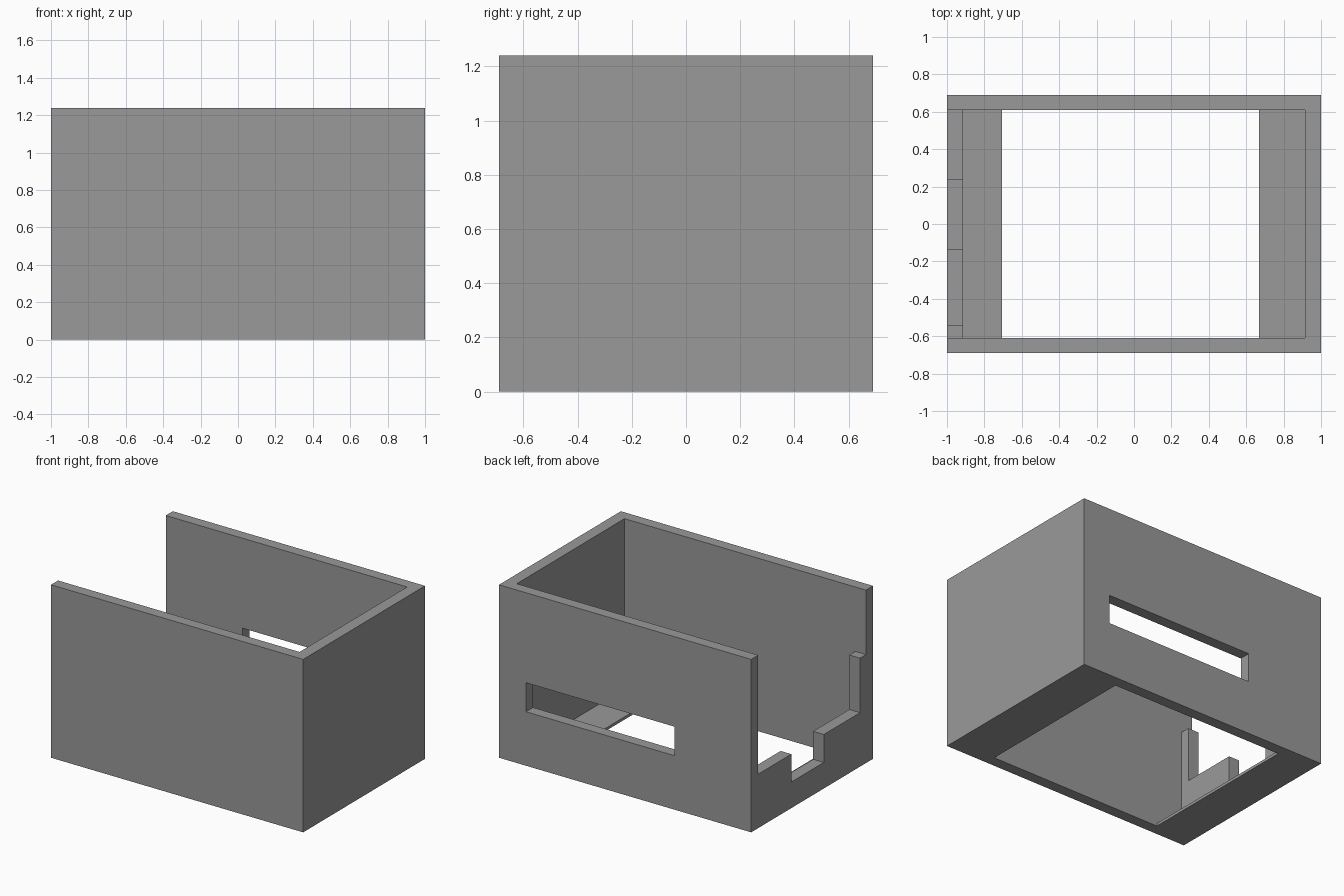
import bpy, bmesh
from mathutils import Vector

if "Cube" in bpy.data.objects:
    bpy.data.objects.remove(bpy.data.objects["Cube"])

X, Y, H = 1.0, 0.69, 1.24      # outer half sizes and height
IX, IY = 0.915, 0.61           # inner half sizes
FLOOR = 0.02

grey = bpy.data.materials.new("plain grey")
grey.diffuse_color = (0.32, 0.32, 0.32, 1)
grey.use_nodes = True
grey.node_tree.nodes["Principled BSDF"].inputs["Base Color"].default_value = grey.diffuse_color


def prism(name, profile, x0, x1):
    """Extrude a (y, z) profile along x."""
    bm = bmesh.new()
    face = bm.faces.new([bm.verts.new((x0, y, z)) for y, z in profile])
    out = bmesh.ops.extrude_face_region(bm, geom=[face])
    moved = [v for v in out["geom"] if isinstance(v, bmesh.types.BMVert)]
    bmesh.ops.translate(bm, verts=moved, vec=Vector((x1 - x0, 0, 0)))
    bmesh.ops.recalc_face_normals(bm, faces=bm.faces)
    mesh = bpy.data.meshes.new(name)
    bm.to_mesh(mesh)
    bm.free()
    mesh.materials.append(grey)
    obj = bpy.data.objects.new(name, mesh)
    bpy.context.collection.objects.link(obj)
    return obj


def box(name, x0, x1, y0, y1, z0, z1):
    return prism(name, [(y0, z0), (y1, z0), (y1, z1), (y0, z1)], x0, x1)


def cut(target, cutter):
    mod = target.modifiers.new("cut", 'BOOLEAN')
    mod.operation = 'DIFFERENCE'
    mod.solver = 'EXACT'
    mod.object = cutter
    bpy.context.view_layer.objects.active = target
    bpy.ops.object.modifier_apply(modifier=mod.name)
    bpy.data.objects.remove(cutter)


# Solid block hollowed into an open-topped enclosure
enclosure = box("enclosure", -X, X, -Y, Y, 0, H)
cut(enclosure, box("cavity", -IX, IX, -IY, IY, FLOOR, H + 0.3))

# Large floor opening, leaving a ledge at each end
cut(enclosure, box("floor_opening", -0.705, 0.668, -IY, IY, -0.2, 0.2))

# Long slot through the back wall
cut(enclosure, box("back_slot", -0.39, 0.786, 0.5, 0.9, 0.387, 0.595))

# Stepped cut-out in the left wall
steps = [(IY, H + 0.3), (IY, 0.387), (0.235, 0.387), (0.235, 0.187),
         (-0.133, 0.187), (-0.133, 0.387), (-0.543, 0.387),
         (-0.543, 0.778), (-IY, 0.778), (-IY, H + 0.3)]
cut(enclosure, prism("left_cutout", steps, -1.2, -0.8))
